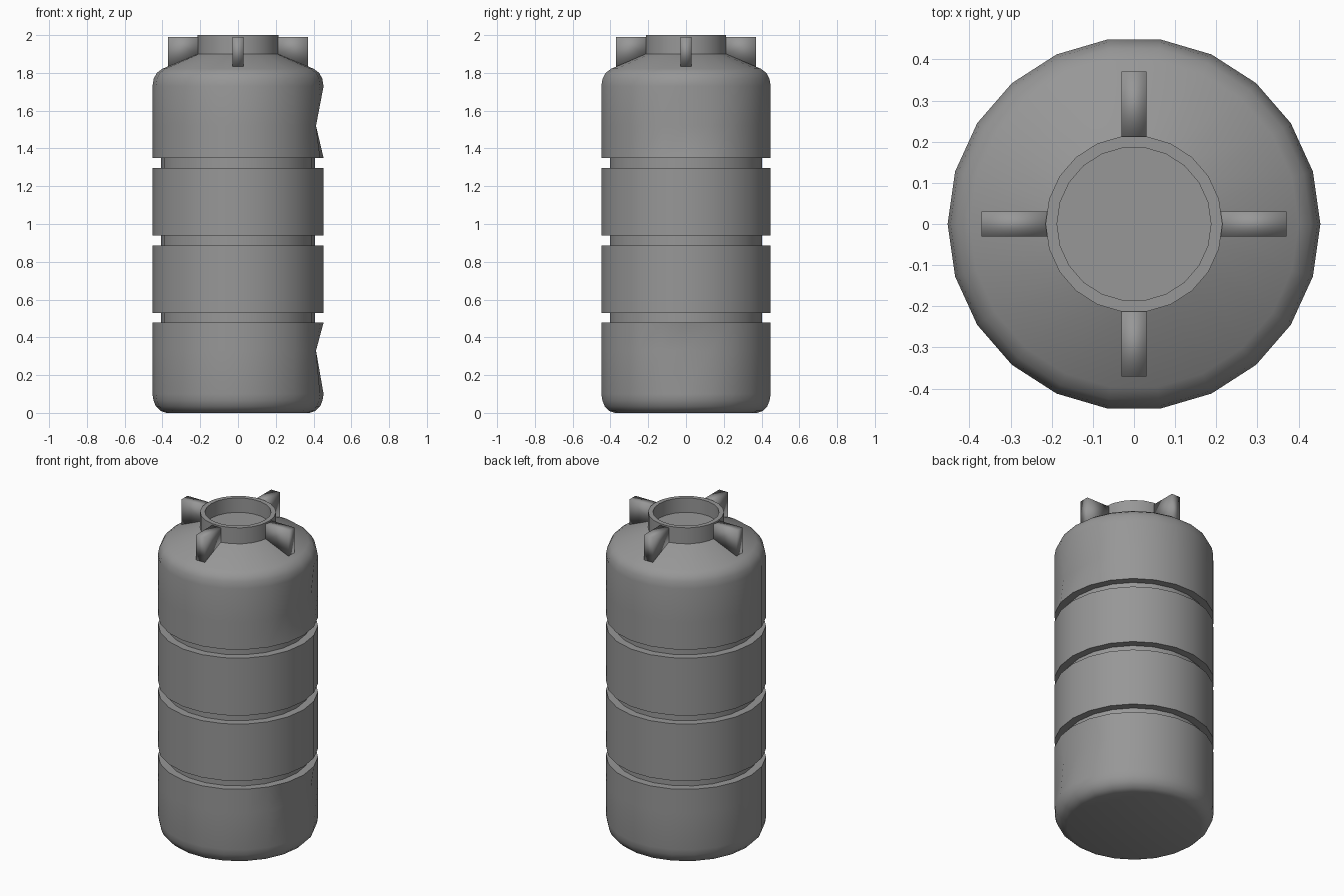
import bpy
import bmesh
from math import cos, sin, pi, radians

if "Cube" in bpy.data.objects:
    bpy.data.objects.remove(bpy.data.objects["Cube"])

SIDES = 22
R, GROOVE = 0.453, 0.407
SHOULDER = [(R, 1.73), (0.446, 1.77), (0.43, 1.80), (0.40, 1.822)]

dark_grey = bpy.data.materials.new("dark_grey_plastic")
dark_grey.diffuse_color = (0.31, 0.31, 0.31, 1)
dark_grey.use_nodes = True
dark_grey.node_tree.nodes["Principled BSDF"].inputs["Base Color"].default_value = dark_grey.diffuse_color


def finish(bm, name, angle):
    bmesh.ops.recalc_face_normals(bm, faces=bm.faces)
    mesh = bpy.data.meshes.new(name)
    bm.to_mesh(mesh)
    bm.free()
    mesh.materials.append(dark_grey)
    obj = bpy.data.objects.new(name, mesh)
    bpy.context.collection.objects.link(obj)
    bpy.ops.object.select_all(action='DESELECT')
    obj.select_set(True)
    bpy.context.view_layer.objects.active = obj
    bpy.ops.object.shade_smooth_by_angle(angle=radians(angle))
    return obj


# Tank wall profile: rounded base, grooved bands, shoulder, neck and sunken lid
profile = [(0.38, 0), (0.41, 0.01), (0.435, 0.035), (0.447, 0.065), (R, 0.10)]
DENTS = (0.33, 1.52)
profile.append((R, DENTS[0]))
for low, high in ((0.478, 0.53), (0.885, 0.938), (1.297, 1.35)):
    profile += [(R, low), (GROOVE, low), (GROOVE, high), (R, high)]
profile.append((R, DENTS[1]))
profile += SHOULDER
profile += [(0.215, 1.90), (0.215, 2.0), (0.187, 2.0), (0.187, 1.91)]

bm = bmesh.new()
rings = []
for r, z in profile:
    # The top and bottom bands are pressed in on the right side
    limit = 0.413 if z in DENTS else 1
    rings.append([bm.verts.new((min(r * cos(2 * pi * i / SIDES), limit),
                                r * sin(2 * pi * i / SIDES), z))
                  for i in range(SIDES)])
for a, b in zip(rings, rings[1:]):
    for i in range(SIDES):
        j = (i + 1) % SIDES
        bm.faces.new((a[i], a[j], b[j], b[i]))
bm.faces.new(rings[0][::-1])
bm.faces.new(rings[-1])
finish(bm, "tank_body", 35)

# Four upright, softly shaded fins around the neck
for k, side in enumerate(("right", "back", "left", "front")):
    bm = bmesh.new()
    outline = [(0.208, 1.89), (0.37, 1.826), (0.37, 1.99), (0.208, 1.99)]
    c, s = cos(k * pi / 2), sin(k * pi / 2)
    faces = [[bm.verts.new((x * c - y * s, x * s + y * c, z)) for x, z in outline]
             for y in (-0.03, 0.03)]
    for f in faces:
        bm.faces.new(f)
    for i in range(4):
        j = (i + 1) % 4
        bm.faces.new((faces[0][i], faces[0][j], faces[1][j], faces[1][i]))
    finish(bm, "neck_fin_" + side, 180)
